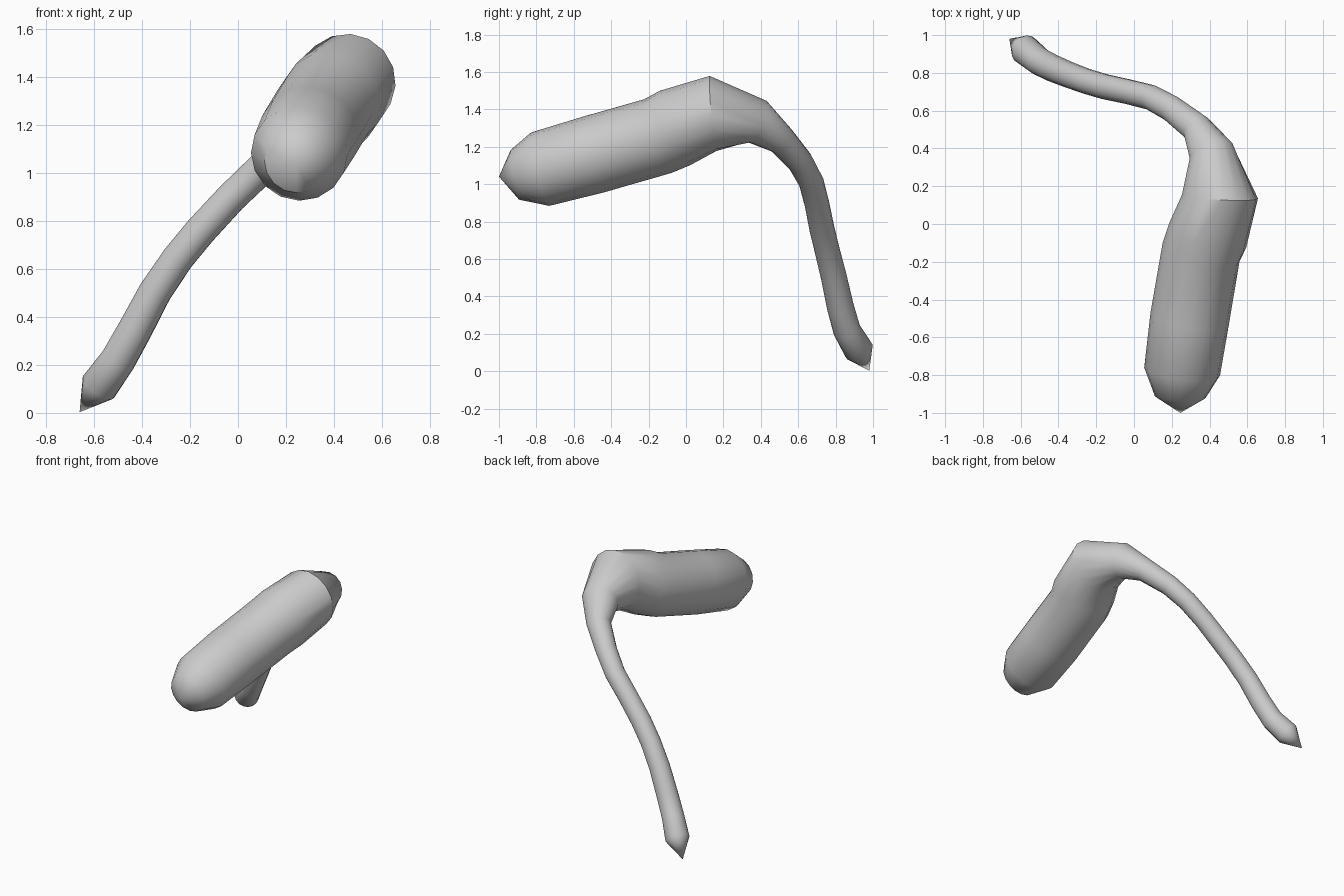
import bpy
import bmesh
import math
from mathutils import Vector

if "Cube" in bpy.data.objects:
    bpy.data.objects.remove(bpy.data.objects["Cube"])

SIDES = 16

grey = bpy.data.materials.new("light grey")
grey.use_nodes = True
colour = (0.6, 0.6, 0.6, 1)
grey.diffuse_color = colour
grey.node_tree.nodes["Principled BSDF"].inputs["Base Color"].default_value = colour


def loft(name, start_tip, rings, end_tip):
    """Skin round cross-sections (x, y, z, radius) between two pointed ends."""
    path = [Vector(start_tip)] + [Vector(r[:3]) for r in rings] + [Vector(end_tip)]
    bm = bmesh.new()
    loops, side = [], Vector((1, 0, 0))
    for i, ring in enumerate(rings, 1):
        # Ring lies across the bisector of its neighbouring segments
        tangent = (path[i] - path[i - 1]).normalized() + (path[i + 1] - path[i]).normalized()
        tangent.normalize()
        side = (side - tangent * side.dot(tangent)).normalized()
        up = tangent.cross(side)
        loop = []
        for k in range(SIDES):
            a = math.tau * k / SIDES
            loop.append(bm.verts.new(path[i] + ring[3] * (side * math.cos(a) + up * math.sin(a))))
        loops.append(loop)
    first, last = bm.verts.new(path[0]), bm.verts.new(path[-1])
    for k in range(SIDES):
        n = (k + 1) % SIDES
        for a, b in zip(loops, loops[1:]):
            bm.faces.new((a[k], a[n], b[n], b[k]))
        bm.faces.new((first, loops[0][n], loops[0][k]))
        bm.faces.new((last, loops[-1][k], loops[-1][n]))
    bmesh.ops.recalc_face_normals(bm, faces=bm.faces[:])
    mesh = bpy.data.meshes.new(name)
    bm.to_mesh(mesh)
    bm.free()
    mesh.materials.append(grey)
    obj = bpy.data.objects.new(name, mesh)
    bpy.context.collection.objects.link(obj)
    bpy.ops.object.select_all(action="DESELECT")
    obj.select_set(True)
    bpy.context.view_layer.objects.active = obj
    bpy.ops.object.shade_smooth_by_angle(angle=math.radians(35))


# Thick head, from the blunt nose back to the shoulder seam
head = [
    (0.245, -0.915, 1.05, 0.135),
    (0.255, -0.78, 1.08, 0.202),
    (0.295, -0.50, 1.157, 0.21),
    (0.355, -0.15, 1.257, 0.21),
    (0.39, -0.06, 1.30, 0.215),
    (0.455, 0.145, 1.378, 0.202),
]
# Neck tapering into the thin drooping stalk
stalk = [
    (0.41, 0.38, 1.335, 0.122),
    (0.33, 0.51, 1.235, 0.08),
    (0.20, 0.61, 1.12, 0.07),
    (0.09, 0.67, 1.01, 0.067),
    (-0.03, 0.70, 0.895, 0.066),
    (-0.155, 0.727, 0.76, 0.067),
    (-0.25, 0.755, 0.645, 0.067),
    (-0.345, 0.79, 0.505, 0.069),
    (-0.43, 0.825, 0.345, 0.072),
    (-0.50, 0.86, 0.22, 0.074),
    (-0.58, 0.925, 0.11, 0.08),
]
loft("head_and_stalk", (0.245, -1, 1.04), head + stalk, (-0.66, 0.98, 0.003))
